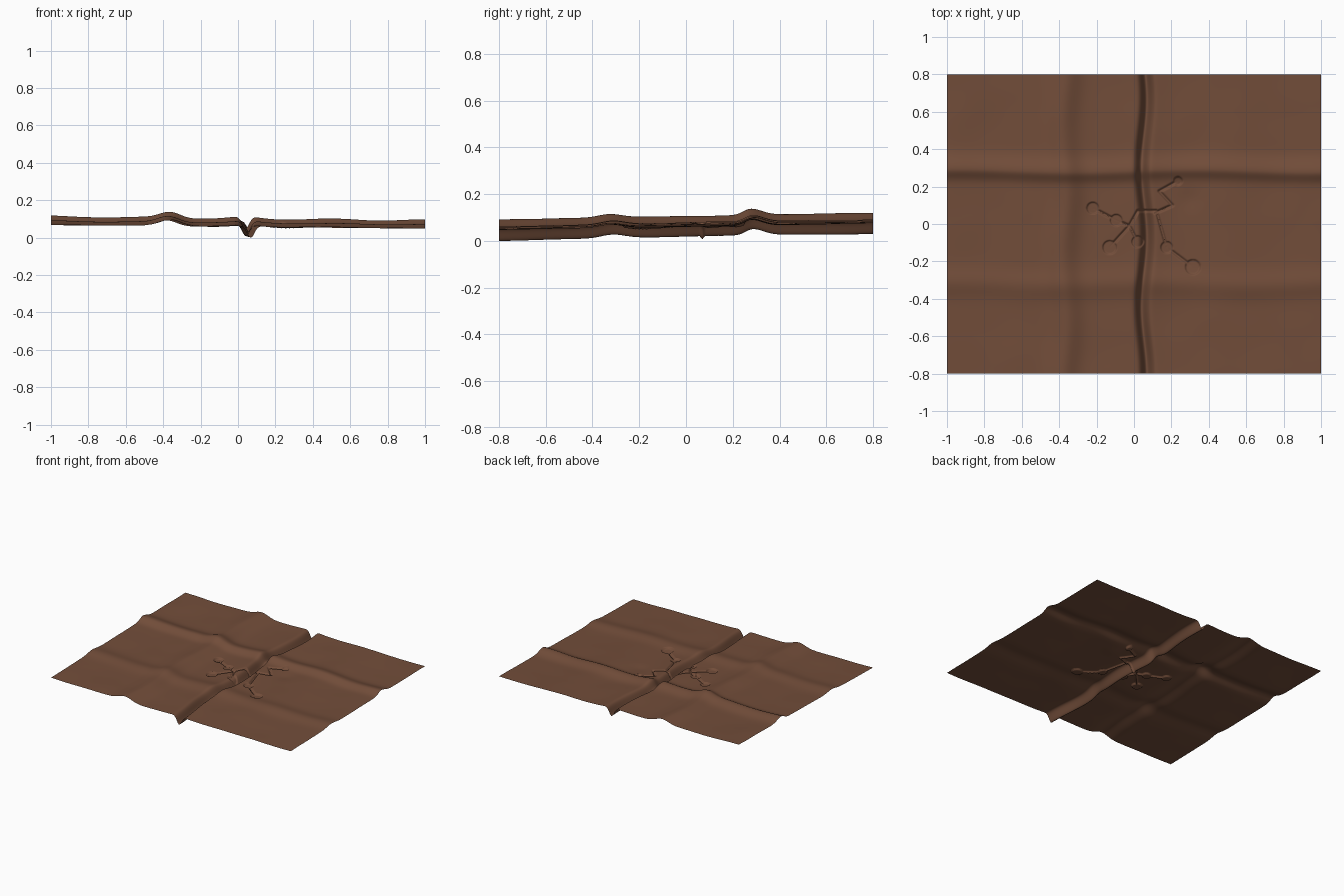
import bpy, bmesh, math
from mathutils import Vector, noise

if "Cube" in bpy.data.objects:
    bpy.data.objects.remove(bpy.data.objects["Cube"])

NX, NY = 320, 256

def bell(d, w):
    return math.exp(-(d / w) ** 2)

# Carved channels (polylines) and round basins (x, y, radius)
CHANNELS = [
    [(-.22, .085), (-.095, .02), (-.025, -.01), (-.13, -.125)],
    [(.02, -.095), (-.025, -.01), (.02, .07), (.12, .07), (.175, -.125), (.315, -.23)],
    [(.115, .06), (.205, .10), (.135, .175), (.235, .23)],
]
BASINS = [(-.22, .085, .034), (-.095, .02, .034), (-.13, -.125, .039), (.02, -.095, .034),
          (.175, -.125, .034), (.315, -.23, .042), (.235, .23, .025)]

def segment_distance(p, a, b):
    ab = b - a
    t = max(0, min(1, (p - a).dot(ab) / ab.length_squared))
    return (p - a - ab * t).length

SEGMENTS = [(Vector(a), Vector(b)) for line in CHANNELS for a, b in zip(line, line[1:])]

def height(x, y):
    z = .071 - .010 * x + .018 * y                      # tilted ground
    z += .004 * math.cos(x * 12.5 - .1) * (.6 + .4 * math.sin(3 * y + 1))
    z += .0025 * noise.noise(Vector((x * 5, y * 5, 3)))
    # ridges
    z += .031 * bell(x + .37 - .012 * math.sin(9 * y), .075)
    north = y - .285 - .008 * math.sin(5 * x)
    z += .026 * bell(north, .045 if north < 0 else .065)
    z += .014 * bell(y + .32 - .008 * math.sin(6 * x + 1), .07)
    # valley with slightly raised banks
    d = x - .055 - .014 * math.cos(y * 8.5 + .6)
    z += .007 * bell(d, .09) - .063 * bell(d, .027)
    # shallow hollow
    z -= .005 * bell(math.hypot(x - .3, y - .13), .06)
    # channels and basins
    if abs(x) < .4 and abs(y) < .3:
        p = Vector((x, y))
        cut = max(0, 1 - min(segment_distance(p, a, b) for a, b in SEGMENTS) / .011) * .014
        for bx, by, r in BASINS:
            rim = (r - math.hypot(x - bx, y - by)) / .005
            cut = max(cut, .012 * max(0, min(1, rim)))
        z -= cut
    return z

# Terrain sheet, with the grid finer toward the middle
def warp(u):
    return u * (.62 + .38 * u * u)

bm = bmesh.new()
rows = []
for j in range(NY + 1):
    y = .8 * warp(2 * j / NY - 1)
    row = []
    for i in range(NX + 1):
        x = warp(2 * i / NX - 1)
        row.append(bm.verts.new((x, y, height(x, y))))
    rows.append(row)
for a, b in zip(rows, rows[1:]):
    for i in range(NX):
        bm.faces.new((a[i], a[i + 1], b[i + 1], b[i]))
low = min(v.co.z for v in bm.verts)
for v in bm.verts:
    v.co.z -= low
mesh = bpy.data.meshes.new("terrain_sheet")
bm.to_mesh(mesh)
bm.free()
terrain = bpy.data.objects.new("terrain_sheet", mesh)
bpy.context.collection.objects.link(terrain)
mesh.shade_smooth()

# Earth brown
earth = bpy.data.materials.new("earth")
earth.diffuse_color = (.17, .075, .042, 1)
earth.use_nodes = True
earth.node_tree.nodes["Principled BSDF"].inputs["Base Color"].default_value = earth.diffuse_color
mesh.materials.append(earth)
